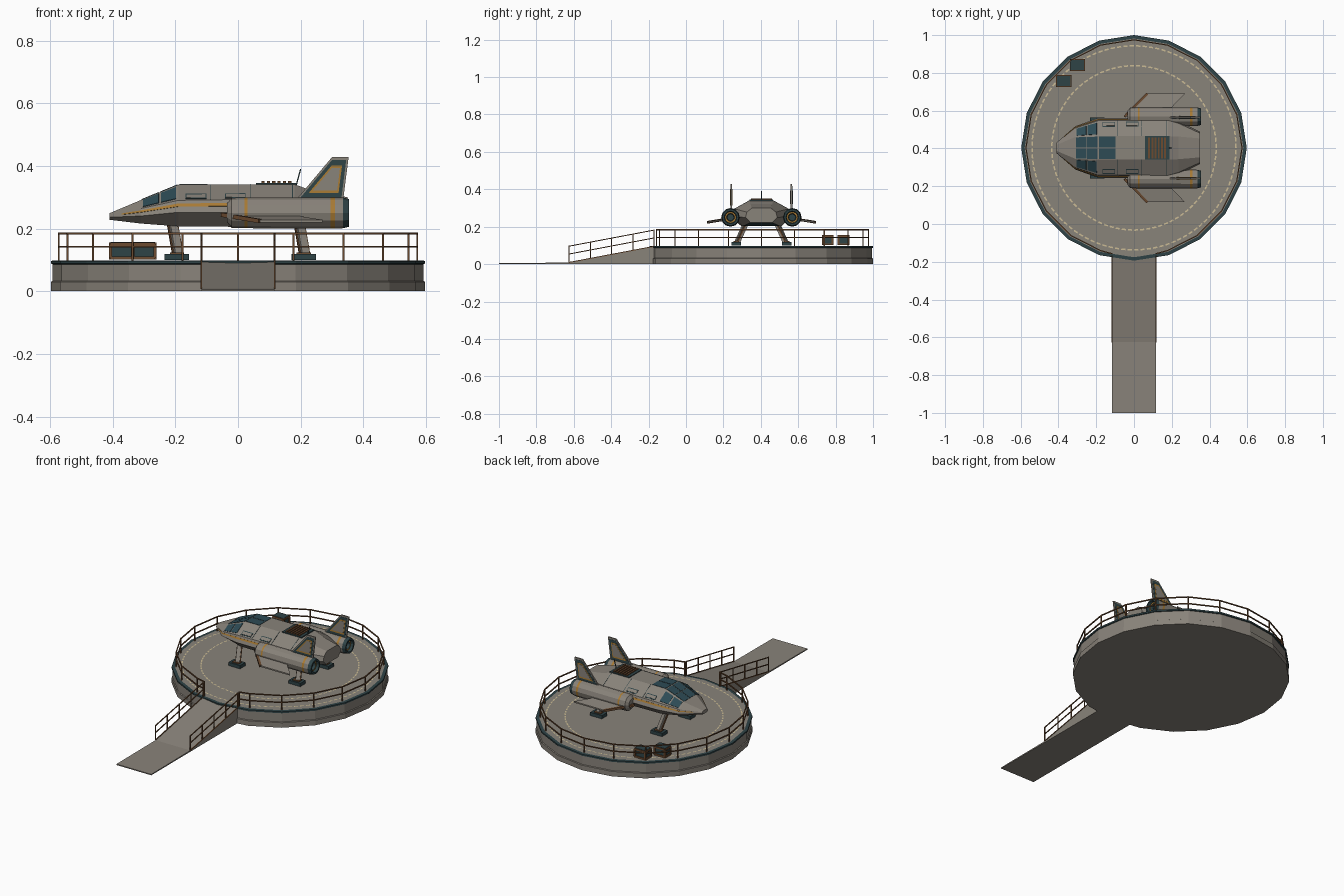
import bpy, bmesh
from math import sin, cos, pi, radians, degrees, asin
from mathutils import Vector

cube = bpy.data.objects.get("Cube")
if cube:
    bpy.data.objects.remove(cube)

CY = 0.403      # centre line of pad and craft
DECK = 0.098    # deck height


def material(name, rgb):
    m = bpy.data.materials.new(name)
    m.use_nodes = True
    m.diffuse_color = (*rgb, 1)
    m.node_tree.nodes["Principled BSDF"].inputs["Base Color"].default_value = (*rgb, 1)
    return m


GREY = material("warm grey", (0.25, 0.227, 0.195))
GLASS = material("teal glass", (0.026, 0.07, 0.09))
STEEL = material("dark steel", (0.028, 0.056, 0.062))
RUST = material("rust brown", (0.15, 0.07, 0.03))
ORANGE = material("orange", (0.4, 0.2, 0.035))
CREAM = material("pale yellow", (0.6, 0.5, 0.3))


def finish(name, bm, *mats):
    bmesh.ops.recalc_face_normals(bm, faces=bm.faces)
    me = bpy.data.meshes.new(name)
    bm.to_mesh(me)
    bm.free()
    for m in mats:
        me.materials.append(m)
    ob = bpy.data.objects.new(name, me)
    bpy.context.collection.objects.link(ob)


def skin(bm, rings, mats=None):
    """Join closed rings of points and cap both ends."""
    vs = [[bm.verts.new(p) for p in r] for r in rings]
    n = len(vs[0])
    for k in range(len(vs) - 1):
        for i in range(n):
            j = (i + 1) % n
            f = bm.faces.new((vs[k][i], vs[k][j], vs[k + 1][j], vs[k + 1][i]))
            f.material_index = mats[k] if mats else 0
    for k in (0, -1):
        f = bm.faces.new(vs[k])
        f.material_index = mats[k] if mats else 0


def prism(name, pts, vec, mat):
    bm = bmesh.new()
    vec = Vector(vec)
    skin(bm, [[Vector(p) for p in pts], [Vector(p) + vec for p in pts]])
    finish(name, bm, mat)


def beams(name, segments, w, mat, h=None):
    bm = bmesh.new()
    h = h or w
    for a, b in segments:
        a, b = Vector(a), Vector(b)
        q = (b - a).to_track_quat('Z', 'Y')
        offs = [q @ Vector((sx * w / 2, sy * h / 2, 0))
                for sx, sy in ((-1, -1), (1, -1), (1, 1), (-1, 1))]
        skin(bm, [[a + o for o in offs], [b + o for o in offs]])
    finish(name, bm, mat)


def box(name, c, s, mat):
    x, y, z = c
    beams(name, [((x, y, z - s[2] / 2), (x, y, z + s[2] / 2))], s[0], mat, s[1])


def around(r, deg, z):
    return Vector((r * cos(radians(deg)), CY + r * sin(radians(deg)), z))


# Landing pad
R = 0.597
profile = [(R, 0), (R, 0.03), (0.592, 0.033), (0.592, 0.086), (R, 0.088),
           (R, 0.097), (0.579, DECK), (0.3, DECK)]
bm = bmesh.new()
skin(bm, [[around(r, 18 * i, z) for i in range(20)] for r, z in profile], [0, 0, 0, 1, 1, 1, 0])
finish("landing_pad", bm, GREY, STEEL)

# Dashed deck rings
for label, radius, count in (("outer", 0.54, 100), ("inner", 0.435, 84)):
    bm = bmesh.new()
    for i in range(count):
        a, da = 360 * i / count, 240 / count
        quad = [around(radius + d, a + t, DECK + 0.002)
                for d, t in ((-0.004, 0), (0.004, 0), (0.004, da), (-0.004, da))]
        bm.faces.new([bm.verts.new(p) for p in quad])
    finish(label + "_dashes", bm, CREAM)

# Pad railing with a gap at the ramp
gap = degrees(asin(0.117 / 0.572))
angles = [-90 + gap] + [-90 + 18 * k for k in range(1, 20)] + [270 - gap]
segs = [(around(0.572, a, DECK), around(0.572, a, 0.187)) for a in angles]
for z in (0.184, 0.142):
    segs += [(around(0.572, a, z), around(0.572, b, z)) for a, b in zip(angles, angles[1:])]
beams("pad_railing", segs, 0.006, RUST)

# Ramp, its edge strips and handrails
W = 0.117
side = [(-0.16, 0), (-0.16, 0.096), (-0.625, 0.008), (-1, 0.006), (-1, 0)]
prism("ramp", [(-W, y, z) for y, z in side], (2 * W, 0, 0), GREY)
segs = []
for x in (-W, W):
    top, low = Vector((x, -0.17, 0.095)), Vector((x, -0.625, 0.009))
    segs.append((top, low))
    for h in (0.087, 0.045):
        up = Vector((0, 0, h))
        segs.append((top + up, low + up))
    for k in range(5):
        p = top.lerp(low, k / 4)
        segs.append((p, p + Vector((0, 0, 0.09))))
beams("ramp_handrails", segs, 0.005, RUST)

# Crates with corner frames
for n, (cx, cy) in enumerate(((-0.372, 0.757), (-0.3, 0.842)), 1):
    hx, hy, hz, cz = 0.035, 0.026, 0.022, DECK + 0.03
    box(f"crate_{n}", (cx, cy, cz), (2 * hx, 2 * hy, 2 * hz), STEEL)
    segs = []
    for a in (-1, 1):
        for b in (-1, 1):
            segs += [((cx + a * hx, cy + b * hy, cz - hz), (cx + a * hx, cy + b * hy, cz + hz)),
                     ((cx - hx, cy + a * hy, cz + b * hz), (cx + hx, cy + a * hy, cz + b * hz)),
                     ((cx + a * hx, cy - hy, cz + b * hz), (cx + a * hx, cy + hy, cz + b * hz))]
    beams(f"crate_frame_{n}", segs, 0.01, RUST)
    box(f"crate_lid_{n}", (cx, cy, cz + hz + 0.005), (2 * hx, 2 * hy, 0.004), STEEL)

# Fuselage: x, half width, bottom, middle, shoulder, top, top half width
stations = [(-0.41, 0.028, 0.228, 0.236, 0.243, 0.249, 0.016),
            (-0.31, 0.115, 0.216, 0.24, 0.264, 0.291, 0.058),
            (-0.19, 0.158, 0.207, 0.252, 0.29, 0.34, 0.062),
            (0.18, 0.16, 0.204, 0.252, 0.295, 0.341, 0.062),
            (0.235, 0.143, 0.204, 0.252, 0.292, 0.322, 0.06),
            (0.35, 0.085, 0.222, 0.25, 0.278, 0.3, 0.05)]


def section(st):
    x, w, zb, zm, zs, zt, tw = st
    half = [(tw, zt), (0.91 * w, zs), (w, zm), (0.68 * w, zb)]
    return [Vector((x, CY + y, z)) for y, z in half + [(-y, z) for y, z in reversed(half)]]


rings = [section(s) for s in stations]
bm = bmesh.new()
skin(bm, rings)
for f in bm.faces:      # dark belly
    f.normal_update()
    if abs(f.normal.z) > 0.9 and f.calc_center_median().z < 0.23:
        f.material_index = 1
finish("fuselage", bm, GREY, STEEL)


def panel(name, k, j, u0, u1, v0, v1, mat, lift=0.002):
    """Thin plate on hull strip j between stations k and k+1."""
    a, b = rings[k][j], rings[k][(j + 1) % 8]
    c, d = rings[k + 1][j], rings[k + 1][(j + 1) % 8]
    pts = [a.lerp(c, u).lerp(b.lerp(d, u), v) for u, v in ((u0, v0), (u1, v0), (u1, v1), (u0, v1))]
    n = (pts[2] - pts[0]).cross(pts[3] - pts[1]).normalized()
    mid = sum(pts, Vector()) / 4
    if n.dot(mid - Vector((mid.x, CY, 0.27))) < 0:
        n = -n
    prism(name, [p - n * 0.002 for p in pts], n * (0.002 + lift), mat)


# Windows on the sloped front and roof
for v in (0.02, 0.52):
    for u0, u1 in ((0.02, 0.49), (0.52, 0.98)):
        panel("windscreen_pane", 1, 7, u0, u1, v, v + 0.46, GLASS)
    panel("roof_pane", 2, 7, 0.01, 0.25, v, v + 0.46, GLASS)
for j in (0, 6):
    for u0, u1 in ((0.06, 0.48), (0.54, 0.94)):
        panel("side_window", 1, j, u0, u1, 0.12, 0.88, GLASS)
    for u in (0.27, 0.62, 0.98):
        panel("hull_seam", 2, j, u, u + 0.006, 0, 1, STEEL, 0.001)
    lo, hi = (0.6, 0.92) if j == 0 else (0.08, 0.4)
    for u in (0.06, 0.4):
        panel("hatch_rim", 2, j, u, u + 0.18, lo, hi, STEEL, 0.001)
        panel("hatch", 2, j, u + 0.008, u + 0.172, lo + 0.06, hi - 0.06, GREY)
# Side stripes rising from the nose
for j, lo in ((1, 0.28), (5, 0.47)):
    for k, u0, u1 in ((0, 0.4, 1), (1, 0, 1), (2, 0, 0.46)):
        panel("side_stripe", k, j, u0, u1, lo, lo + 0.25, ORANGE)

# Roof grille and antenna
box("grille_frame", (0.122, CY, 0.341), (0.13, 0.125, 0.008), STEEL)
beams("grille_slats", [((0.08 + 0.017 * i, CY - 0.056, 0.346), (0.08 + 0.017 * i, CY + 0.056, 0.346))
                       for i in range(6)], 0.01, RUST)
beams("antenna", [((0.185, CY, 0.335), (0.2, CY, 0.39))], 0.004, STEEL)

for s, label in ((1, "left"), (-1, "right")):
    def at(x, y, z):
        return Vector((x, CY + s * y, z))

    # Engine nacelle with nozzle
    shape = [(-0.035, 0.03), (-0.02, 0.048), (0.02, 0.049), (0.03, 0.049), (0.296, 0.05), (0.309, 0.05),
             (0.335, 0.049), (0.355, 0.044), (0.355, 0.034), (0.34, 0.03), (0.34, 0.022), (0.325, 0.018)]
    bm = bmesh.new()
    skin(bm, [[at(x, 0.165 + r * cos(i * pi / 6), 0.25 + r * sin(i * pi / 6)) for i in range(12)]
              for x, r in shape], [0, 0, 2, 0, 2, 0, 1, 1, 1, 2, 1])
    finish(label + "_engine", bm, GREY, STEEL, ORANGE)

    # Wing with rust leading edge
    wing = [at(-0.05, 0.165, 0.24), at(0.07, 0.287, 0.22), at(0.27, 0.287, 0.22),
            at(0.2, 0.215, 0.231), at(0.2, 0.165, 0.24)]
    prism(label + "_wing", wing, (0, 0, 0.008), GREY)
    up = Vector((0, 0, 0.004))
    beams(label + "_wing_edge", [(wing[0] + up, wing[1] + up)], 0.013, RUST)

    # Tail fin: steel border, orange trim and grey centre on both sides
    fin = [(0.18, 0.285), (0.3, 0.428), (0.353, 0.428), (0.335, 0.285)]
    prism(label + "_fin", [at(x, 0.157, z) for x, z in fin], (0, s * 0.008, 0), GREY)
    for scale, mat, part, t in ((0.86, STEEL, "border", 0.005), (0.62, ORANGE, "trim", 0.006),
                                (0.5, GREY, "centre", 0.007)):
        pts = [(0.298 + scale * (x - 0.298), 0.358 + scale * (z - 0.358)) for x, z in fin]
        prism(f"{label}_fin_{part}", [at(x, 0.161 - t, z) for x, z in pts], (0, s * 2 * t, 0), mat)

    # Landing legs and feet
    for x, end in ((-0.195, "front"), (0.21, "rear")):
        hip, ankle = at(x - 0.015, 0.082, 0.22), at(x + 0.003, 0.13, 0.115)
        beams(f"{label}_{end}_leg", [(hip, ankle)], 0.024, GREY)
        shifts = [Vector((d, 0, 0)) for d in (-0.013, 0.013)]
        beams(f"{label}_{end}_struts", [(hip + d, ankle + d) for d in shifts], 0.008, RUST)
        box(f"{label}_{end}_foot", at(x, 0.135, 0.109), (0.078, 0.052, 0.02), STEEL)
        box(f"{label}_{end}_foot_cap", at(x, 0.135, 0.12), (0.045, 0.03, 0.006), RUST)
